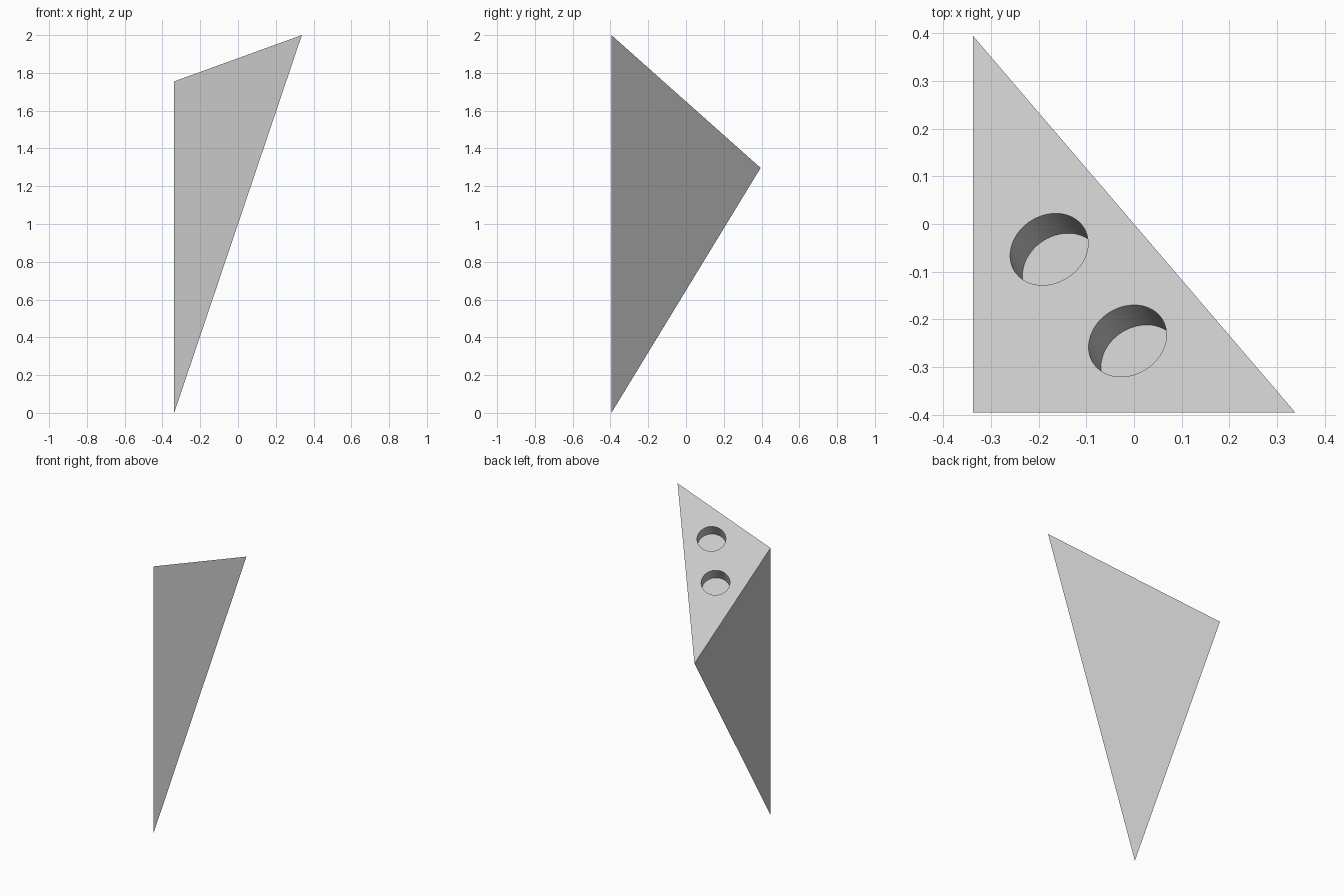
import bpy
import bmesh
from mathutils import Vector

if "Cube" in bpy.data.objects:
    bpy.data.objects.remove(bpy.data.objects["Cube"], do_unlink=True)

# Single plain grey
grey = bpy.data.materials.new("light_grey")
grey.use_nodes = True
colour = (0.58, 0.58, 0.58, 1)
grey.diffuse_color = colour
grey.node_tree.nodes["Principled BSDF"].inputs["Base Color"].default_value = colour

# Corners of the wedge
tip = Vector((-0.338, -0.395, 0))
corner = Vector((-0.338, -0.395, 1.755))
peak = Vector((0.338, -0.395, 2))
rear = Vector((-0.338, 0.395, 1.297))
normal = (peak - corner).cross(rear - corner).normalized()

# Four-sided wedge body
bm = bmesh.new()
for point in (tip, corner, peak, rear):
    bm.verts.new(point)
bmesh.ops.convex_hull(bm, input=bm.verts[:])
bmesh.ops.recalc_face_normals(bm, faces=bm.faces[:])
mesh = bpy.data.meshes.new("wedge_body")
bm.to_mesh(mesh)
bm.free()
wedge = bpy.data.objects.new("wedge_body", mesh)
bpy.context.collection.objects.link(wedge)
mesh.materials.append(grey)
bpy.context.view_layer.objects.active = wedge


def drill(name, x, y, radius=0.0857, depth=0.087):
    """Cut a round blind hole square to the sloping top face."""
    z = corner.z - (normal.x * (x - corner.x) + normal.y * (y - corner.y)) / normal.z
    length = depth * 2
    bpy.ops.mesh.primitive_cylinder_add(
        vertices=64, radius=radius, depth=length, location=(x, y, z),
        rotation=normal.to_track_quat("Z", "Y").to_euler())
    cutter = bpy.context.object
    cutter.name = name
    cutter.hide_render = True
    cutter.data.materials.append(grey)
    bpy.context.view_layer.objects.active = wedge
    cut = wedge.modifiers.new(name, "BOOLEAN")
    cut.operation = "DIFFERENCE"
    cut.solver = "EXACT"
    cut.object = cutter
    bpy.ops.object.modifier_apply(modifier=cut.name)
    bpy.data.objects.remove(cutter, do_unlink=True)


# Two magnet-style holes in the top face
drill("rear_hole_cutter", -0.178, -0.053)
drill("front_hole_cutter", -0.0135, -0.245)

# Smooth hole walls, sharp edges elsewhere
bpy.ops.object.select_all(action="DESELECT")
wedge.select_set(True)
bpy.context.view_layer.objects.active = wedge
bpy.ops.object.shade_smooth_by_angle(angle=0.5)
